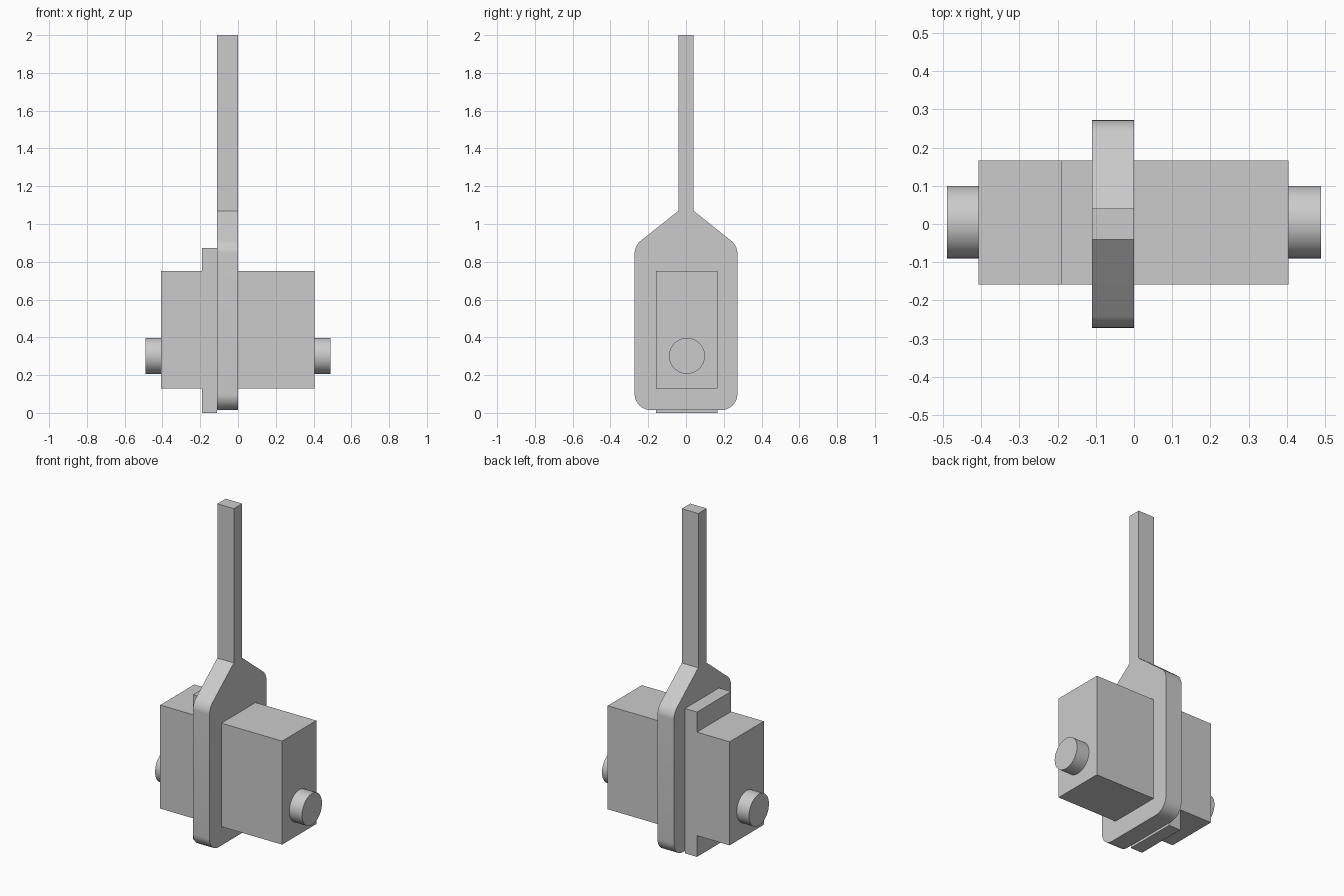
import bpy, bmesh
from math import radians, pi
from mathutils import Matrix, Vector

cube = bpy.data.objects.get("Cube")
if cube:
    bpy.data.objects.remove(cube, do_unlink=True)

grey = bpy.data.materials.new("plain grey")
grey.use_nodes = True
grey.diffuse_color = (0.6, 0.6, 0.6, 1)
grey.node_tree.nodes["Principled BSDF"].inputs["Base Color"].default_value = (0.6, 0.6, 0.6, 1)


def finish(name, bm, smooth=False):
    bmesh.ops.recalc_face_normals(bm, faces=bm.faces)
    mesh = bpy.data.meshes.new(name)
    bm.to_mesh(mesh)
    bm.free()
    mesh.materials.append(grey)
    obj = bpy.data.objects.new(name, mesh)
    bpy.context.collection.objects.link(obj)
    if smooth:
        bpy.ops.object.select_all(action='DESELECT')
        obj.select_set(True)
        bpy.context.view_layer.objects.active = obj
        bpy.ops.object.shade_smooth_by_angle(angle=radians(25))
    return obj


def box(name, x, y, z):
    bm = bmesh.new()
    size = [b - a for a, b in (x, y, z)]
    mid = Vector([(a + b) / 2 for a, b in (x, y, z)])
    bmesh.ops.create_cube(bm, size=1, matrix=Matrix.Translation(mid) @ Matrix.Diagonal((*size, 1)))
    return finish(name, bm)


def shaft(name, x):
    bm = bmesh.new()
    place = Matrix.Translation((sum(x) / 2, 0.005, 0.302)) @ Matrix.Rotation(pi / 2, 4, 'Y')
    bmesh.ops.create_cone(bm, cap_ends=True, segments=48, radius1=0.095, radius2=0.095,
                          depth=x[1] - x[0], matrix=place)
    return finish(name, bm, True)


def paddle_plate():
    # Half outline mirrored across y, corners rounded, then extruded in x
    half = [(0.272, 0.015), (0.272, 0.885), (0.04, 1.07), (0.04, 2.0)]
    outline = half + [(-y, z) for y, z in reversed(half)]
    bm = bmesh.new()
    verts = [bm.verts.new((-0.11, y, z)) for y, z in outline]
    bm.faces.new(verts)
    for corners, offset in (((0, 7), 0.085), ((1, 6), 0.038)):
        bmesh.ops.bevel(bm, geom=[verts[i] for i in corners], offset=offset,
                        segments=10, profile=0.5, affect='VERTICES')
    grown = bmesh.ops.extrude_face_region(bm, geom=bm.faces[:])
    moved = [g for g in grown["geom"] if isinstance(g, bmesh.types.BMVert)]
    bmesh.ops.translate(bm, verts=moved, vec=(0.11, 0, 0))
    return finish("paddle_plate", bm, True)


# Flat plate with its long upright handle
paddle_plate()

# Motor housing on both sides of the plate, with its mounting flange
depth = (-0.158, 0.167)
box("left_housing", (0, 0.405), depth, (0.128, 0.752))
box("right_housing", (-0.408, -0.19), depth, (0.128, 0.752))
box("mounting_flange", (-0.19, -0.11), depth, (0, 0.873))

# Output shafts at both ends
shaft("left_shaft", (0.405, 0.49))
shaft("right_shaft", (-0.49, -0.408))
